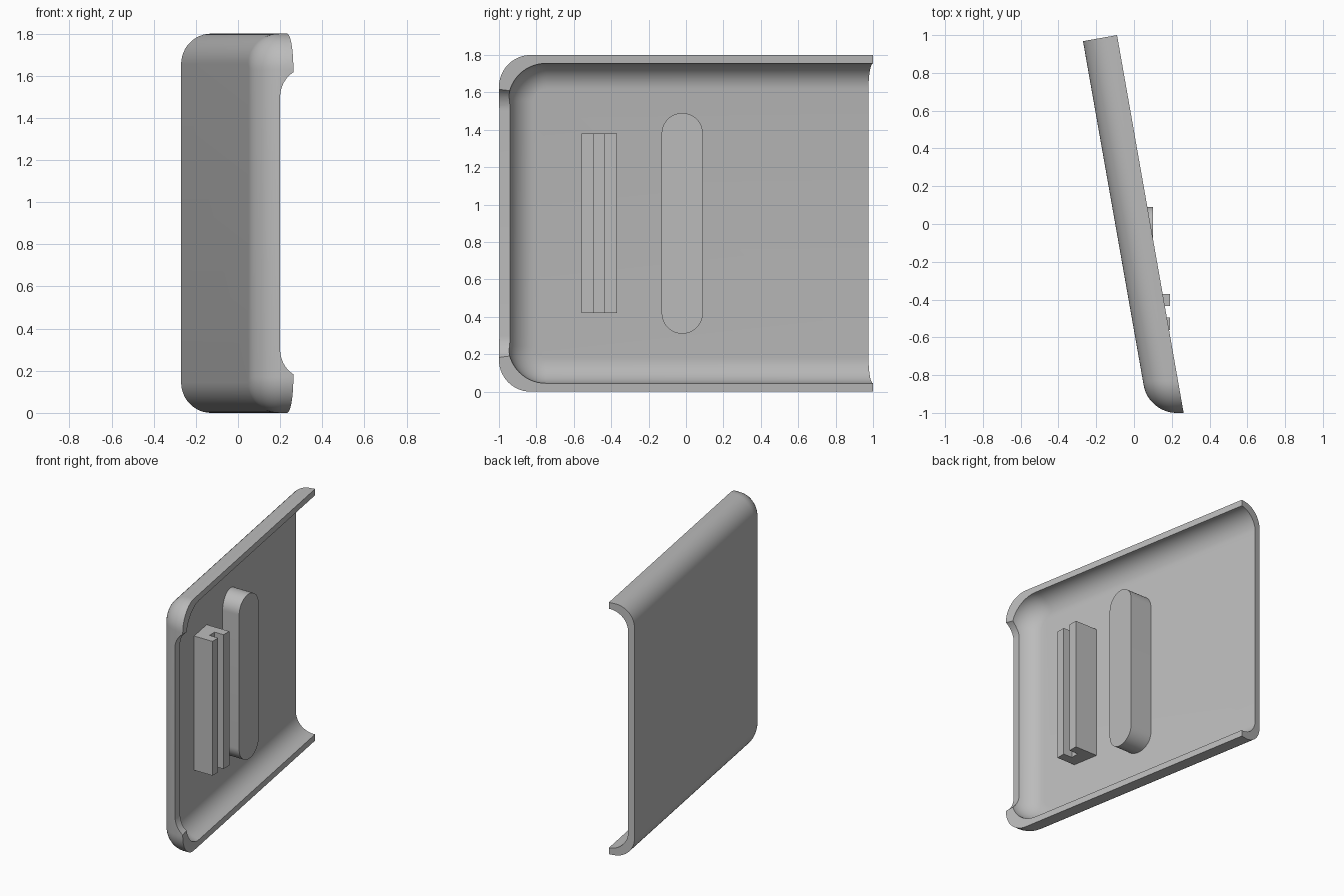
import bpy
import bmesh
from math import radians, sin, cos, tan, pi
from mathutils import Vector

if "Cube" in bpy.data.objects:
    bpy.data.objects.remove(bpy.data.objects["Cube"], do_unlink=True)

TILT = radians(10)
HEIGHT = 1.8
WALL = 0.045
DEPTH = 0.183
BACK = Vector((-0.27, 0.968, 0))           # outer back corner of the floor
OUT = Vector((cos(TILT), sin(TILT), 0))    # direction the tray opens
ALONG = Vector((-sin(TILT), cos(TILT), 0)) # front to back

grey = bpy.data.materials.new("light_grey")
grey.use_nodes = True
COLOUR = (0.5, 0.5, 0.5, 1)
grey.diffuse_color = COLOUR
grey.node_tree.nodes["Principled BSDF"].inputs["Base Color"].default_value = COLOUR


def floor_x(y, offset):
    """x of the tilted plane lying at a given offset from the outer floor."""
    return BACK.x + offset / cos(TILT) - (y - BACK.y) * tan(TILT)


def prism(points, direction):
    """Bmesh of a flat outline extruded along a direction."""
    bm = bmesh.new()
    face = bm.faces.new([bm.verts.new(p) for p in points])
    moved = bmesh.ops.extrude_face_region(bm, geom=[face])["geom"]
    verts = [v for v in moved if isinstance(v, bmesh.types.BMVert)]
    bmesh.ops.translate(bm, verts=verts, vec=direction)
    bmesh.ops.recalc_face_normals(bm, faces=bm.faces[:])
    return bm


def make_object(name, bm):
    mesh = bpy.data.meshes.new(name)
    bm.to_mesh(mesh)
    bm.free()
    mesh.materials.append(grey)
    obj = bpy.data.objects.new(name, mesh)
    bpy.context.collection.objects.link(obj)
    return obj


def rounded_rect(a0, a1, b0, b1, r, steps=16):
    corners = [(a1 - r, b1 - r), (a0 + r, b1 - r), (a0 + r, b0 + r), (a1 - r, b0 + r)]
    return [(a + r * cos(pi / 2 * (k + i / steps)), b + r * sin(pi / 2 * (k + i / steps)))
            for k, (a, b) in enumerate(corners) for i in range(steps + 1)]


def tray_solid(name, front_y, low, high, extra_back, z0, corner, fillet):
    """Tilted slab with rounded front corners and a filleted floor."""
    back = BACK + ALONG * extra_back
    outline = [back + OUT * low, Vector((floor_x(front_y, low), front_y, 0)),
               Vector((floor_x(front_y, high), front_y, 0)), back + OUT * high]
    bm = prism([p + Vector((0, 0, z0)) for p in outline], Vector((0, 0, HEIGHT - 2 * z0)))

    def bevel(edges, size, segments):
        bmesh.ops.bevel(bm, geom=edges, offset=size, offset_type='OFFSET',
                        segments=segments, profile=0.5, affect='EDGES')

    # front corners first, then the edge loop around the floor
    bevel([e for e in bm.edges
           if all(abs(v.co.y - front_y) < 1e-4 for v in e.verts)
           and abs(e.verts[0].co.z - e.verts[1].co.z) < 1e-4], corner, 14)
    bm.normal_update()
    floor = max(bm.faces, key=lambda f: -f.normal.dot(OUT))
    back_s = back.dot(ALONG)
    bevel([e for e in floor.edges
           if not all(abs(v.co.dot(ALONG) - back_s) < 1e-3 for v in e.verts)], fillet, 12)
    bmesh.ops.recalc_face_normals(bm, faces=bm.faces[:])
    return make_object(name, bm)


def cut(target, cutter):
    cutter.hide_render = True
    mod = target.modifiers.new("cut", 'BOOLEAN')
    mod.operation = 'DIFFERENCE'
    mod.solver = 'EXACT'
    mod.object = cutter
    bpy.context.view_layer.objects.active = target
    bpy.ops.object.modifier_apply(modifier=mod.name)
    bpy.data.objects.remove(cutter, do_unlink=True)


# Tray shell, hollowed and open at the back
tray = tray_solid("tray_shell", -1, 0, DEPTH, 0, 0, 0.17, 0.145)
cut(tray, tray_solid("hollow_cutter", -0.95, WALL, DEPTH + 0.1, 0.2, WALL, 0.2, 0.138))

# Lowered middle of the front lip
lip = rounded_rect(0.2, 0.7, 0.16, HEIGHT - 0.16, 0.14)
cut(tray, make_object("lip_cutter", prism([(x, -1.1, z) for x, z in lip], Vector((0, 0.22, 0)))))

# Grooved rail standing on the floor
rail = [(0.008, -0.56), (0.19, -0.56), (0.19, -0.495), (0.12, -0.495),
        (0.12, -0.435), (0.19, -0.435), (0.19, -0.37), (0.008, -0.37)]
rail_obj = make_object("grooved_rail", prism([(x, y, 0.42) for x, y in rail], Vector((0, 0, 0.96))))

# Long rounded pad
pad = rounded_rect(-0.13, 0.09, 0.31, 1.49, 0.1099)
pad_obj = make_object("rounded_pad", prism([(-0.071, y, z) for y, z in pad], Vector((0.171, 0, 0))))

# Smooth curves, sharp edges
bpy.ops.object.select_all(action='DESELECT')
for obj in (tray, rail_obj, pad_obj):
    obj.select_set(True)
bpy.context.view_layer.objects.active = tray
bpy.ops.object.shade_smooth_by_angle(angle=radians(30))
